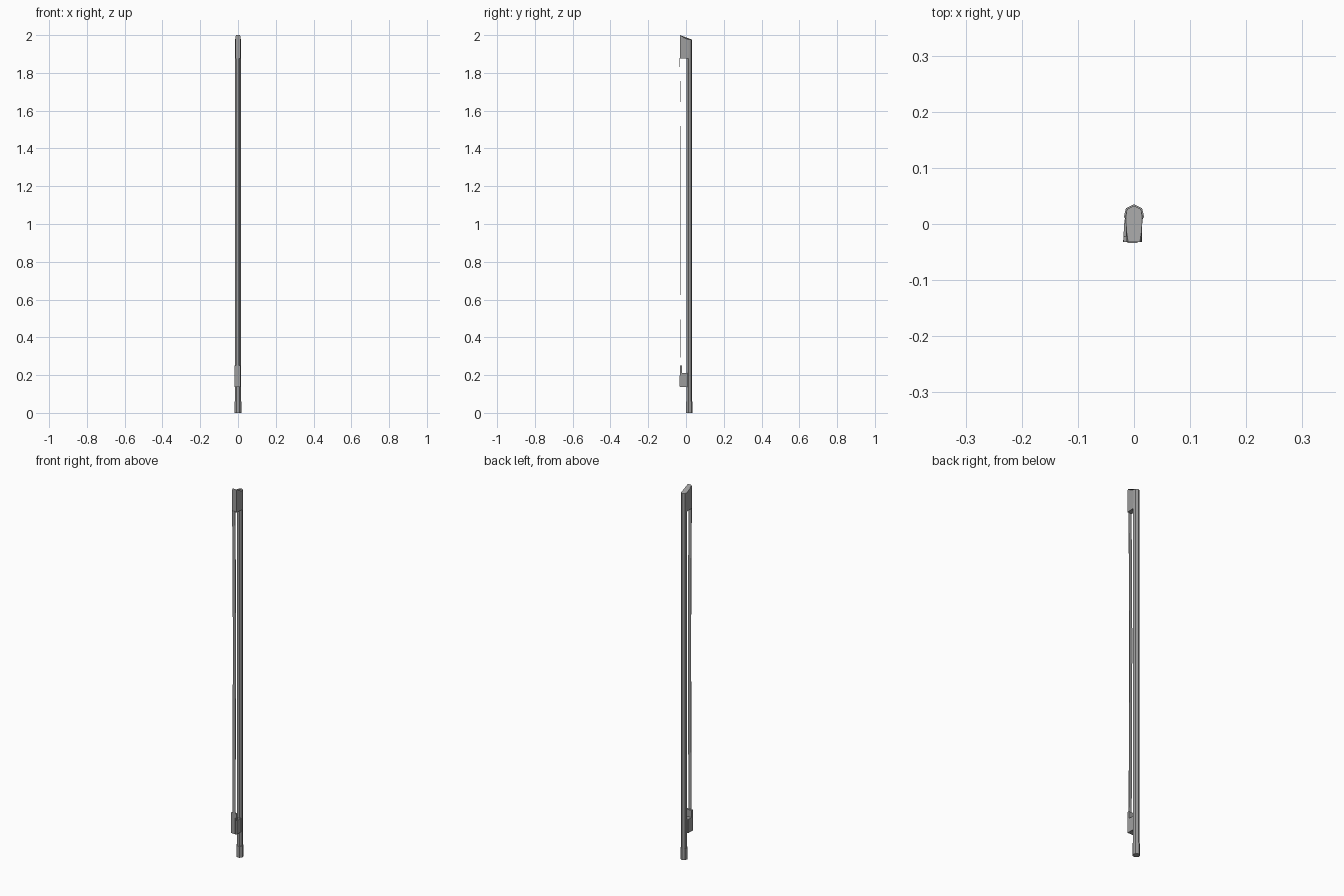
import bpy, bmesh, math

if "Cube" in bpy.data.objects:
    bpy.data.objects.remove(bpy.data.objects["Cube"])

# dark grey finish shared by every part
finish = bpy.data.materials.new("dark_grey")
finish.diffuse_color = (0.34, 0.34, 0.34, 1)
finish.use_nodes = True
finish.node_tree.nodes["Principled BSDF"].inputs["Base Color"].default_value = finish.diffuse_color


def loft(name, rings):
    """Skin equal-length rings of 3D points and cap both ends."""
    bm = bmesh.new()
    vs = [[bm.verts.new(p) for p in r] for r in rings]
    n = len(rings[0])
    for a, b in zip(vs, vs[1:]):
        for i in range(n):
            j = (i + 1) % n
            bm.faces.new((a[i], a[j], b[j], b[i]))
    bm.faces.new(vs[0][::-1])
    bm.faces.new(vs[-1])
    bmesh.ops.recalc_face_normals(bm, faces=bm.faces)
    me = bpy.data.meshes.new(name)
    bm.to_mesh(me)
    bm.free()
    me.materials.append(finish)
    ob = bpy.data.objects.new(name, me)
    bpy.context.collection.objects.link(ob)
    return ob


def heptagon(r, z, y=0.0165):
    return [(r * math.sin(i * math.tau / 7), y + r * math.cos(i * math.tau / 7), z)
            for i in range(7)]


def block(w0, w1, y0, y1, z, x=-0.0025):
    """Trapezoid section: half-width w0 at the front, w1 at the back."""
    return [(x - w0, y0, z), (x + w0, y0, z), (x + w1, y1, z), (x - w1, y1, z)]


# seven-sided stick and the end screw button
loft("stick", [heptagon(0.016, z) for z in (0.05, 1.9)])
loft("screw_button", [heptagon(0.0185, z) for z in (0.0, 0.061)])

# frog block under the stick, and the flat ferrule holding the hair
loft("frog", [block(0.0168, 0.0145, -0.031, 0.008, z) for z in (0.138, 0.212)])
loft("ferrule", [block(0.0168, 0.0155, -0.032, -0.021, z) for z in (0.208, 0.25)])


# head: slanted top, rounded slightly towards the pointed tip
def head_ring(wf, wb, zf, zm, zb):
    return [(-wf, -0.032, zf), (wf, -0.032, zf), (wb, -0.012, zm), (wb + 0.001, 0.013, zb),
            (0.0125, 0.0265, zb), (0, 0.0325, zb), (-0.0125, 0.0265, zb),
            (-wb - 0.001, 0.013, zb), (-wb, -0.012, zm)]


loft("head", [head_ring(0.0135, 0.0142, 1.875, 1.875, 1.875),
              head_ring(0.0135, 0.0142, 1.988, 1.982, 1.974),
              head_ring(0.0105, 0.0135, 2.0, 1.986, 1.976)])

# flat ribbon of hair, bowed towards the stick in the middle
loft("hair", [block(0.009, 0.009, y - 0.0008, y + 0.0008, z) for y, z in
              ((-0.033, 0.14), (-0.0315, 0.26), (-0.028, 0.7), (-0.027, 1.2),
               (-0.029, 1.6), (-0.033, 1.88))])
